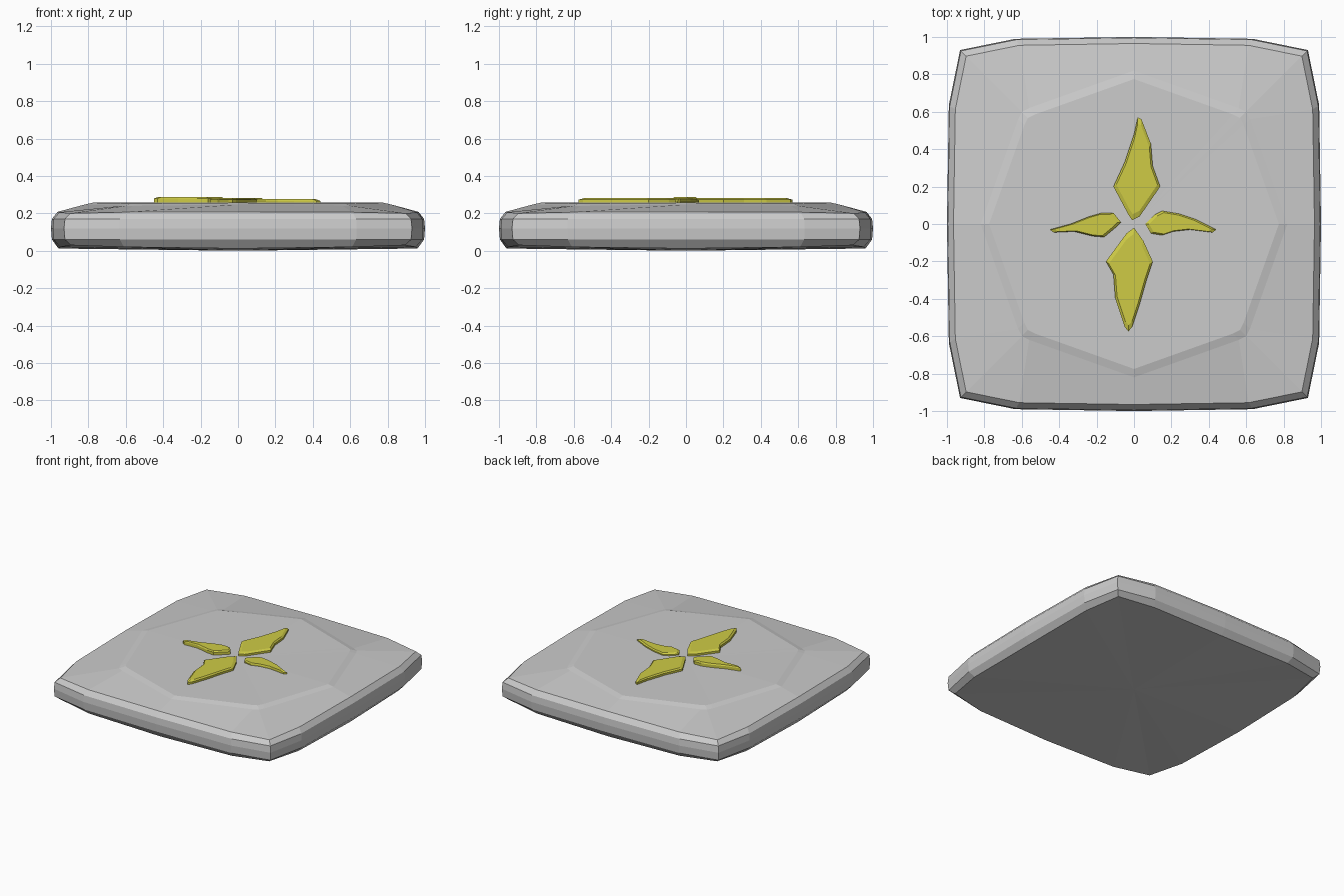
import bpy, bmesh
from mathutils import Vector

if "Cube" in bpy.data.objects:
    bpy.data.objects.remove(bpy.data.objects["Cube"])


def ring_of(quarter):
    """Repeat quarter-outline points (x, y, z) around all four sides."""
    pts = []
    for k in range(4):
        for x, y, z in quarter:
            for _ in range(k):
                x, y = -y, x
            pts.append((x, y, z))
    return pts


def loft(name, rings, bottom=None, top=None):
    """Skin a stack of rings; close the ends with a centre point or an n-gon."""
    bm = bmesh.new()
    loops = [[bm.verts.new(p) for p in r] for r in rings]
    n = len(loops[0])
    for a, b in zip(loops, loops[1:]):
        for i in range(n):
            j = (i + 1) % n
            bm.faces.new((a[i], a[j], b[j], b[i]))
    for loop, tip in ((loops[0], bottom), (loops[-1], top)):
        if tip is None:
            bm.faces.new(loop)
        else:
            c = bm.verts.new(tip)
            for i in range(n):
                bm.faces.new((loop[i], loop[(i + 1) % n], c))
    bmesh.ops.recalc_face_normals(bm, faces=bm.faces[:])
    mesh = bpy.data.meshes.new(name)
    bm.to_mesh(mesh)
    bm.free()
    obj = bpy.data.objects.new(name, mesh)
    bpy.context.collection.objects.link(obj)
    return obj


# Stone slab: bulging square outline, bevelled rim, raised octagonal plateau
outline = [(1.0, 0), (0.99, 0.635), (0.93, 0.93), (0.635, 0.99)]
octagon = [(0.82, 0), (0.62, 0.56), (0.60, 0.60), (0.56, 0.62)]


def level(shape, scale, heights):
    return ring_of([(x * scale, y * scale, z) for (x, y), z in zip(shape, heights)])


loft("stone_slab", [
    level(outline, 0.96, (0.012, 0.02, 0.03, 0.02)),
    level(outline, 0.995, (0.06, 0.06, 0.06, 0.06)),
    level(outline, 1.0, (0.12, 0.12, 0.12, 0.12)),
    level(outline, 0.995, (0.17, 0.17, 0.17, 0.17)),
    level(outline, 0.965, (0.208, 0.206, 0.20, 0.206)),
    level(octagon, 1.0, (0.247, 0.24, 0.24, 0.24)),
    level(octagon, 0.945, (0.257, 0.253, 0.253, 0.253)),
], bottom=(0, 0, 0), top=(0, 0, 0.259))

# Yellow four-petal inlay
yellow = bpy.data.materials.new("yellow_inlay")
yellow.diffuse_color = (0.62, 0.60, 0.06, 1)
yellow.use_nodes = True
yellow.node_tree.nodes["Principled BSDF"].inputs["Base Color"].default_value = yellow.diffuse_color


def petal(name, pts, top):
    c = sum((Vector(p) for p in pts), Vector((0, 0))) / len(pts)

    def at(scale, z):
        return [(*(c + (Vector(p) - c) * scale), z) for p in pts]
    obj = loft(name, [at(1, 0.245), at(1, top - 0.009), at(0.88, top)])
    obj.data.materials.append(yellow)


petal("back_petal", [(0.02, 0.57), (0.0, 0.48), (-0.05, 0.33), (-0.11, 0.20),
                     (-0.03, 0.05), (-0.01, 0.02), (0.03, 0.04), (0.14, 0.20),
                     (0.10, 0.31), (0.09, 0.43), (0.04, 0.56)], 0.282)
petal("front_petal", [(-0.03, -0.575), (-0.01, -0.55), (0.03, -0.43), (0.07, -0.29),
                      (0.10, -0.20), (0.05, -0.09), (0.0, -0.02), (-0.04, -0.05),
                      (-0.15, -0.20), (-0.11, -0.27), (-0.10, -0.40), (-0.05, -0.55)], 0.282)
petal("right_petal", [(0.44, -0.03), (0.33, 0.025), (0.24, 0.055), (0.15, 0.07),
                      (0.11, 0.05), (0.06, 0.0), (0.09, -0.05), (0.15, -0.06),
                      (0.21, -0.04), (0.30, -0.03), (0.42, -0.045)], 0.276)
petal("left_petal", [(-0.45, -0.03), (-0.34, 0.0), (-0.24, 0.04), (-0.17, 0.06),
                     (-0.11, 0.06), (-0.07, 0.01), (-0.10, -0.02), (-0.16, -0.07),
                     (-0.22, -0.065), (-0.32, -0.04), (-0.43, -0.045)], 0.288)
